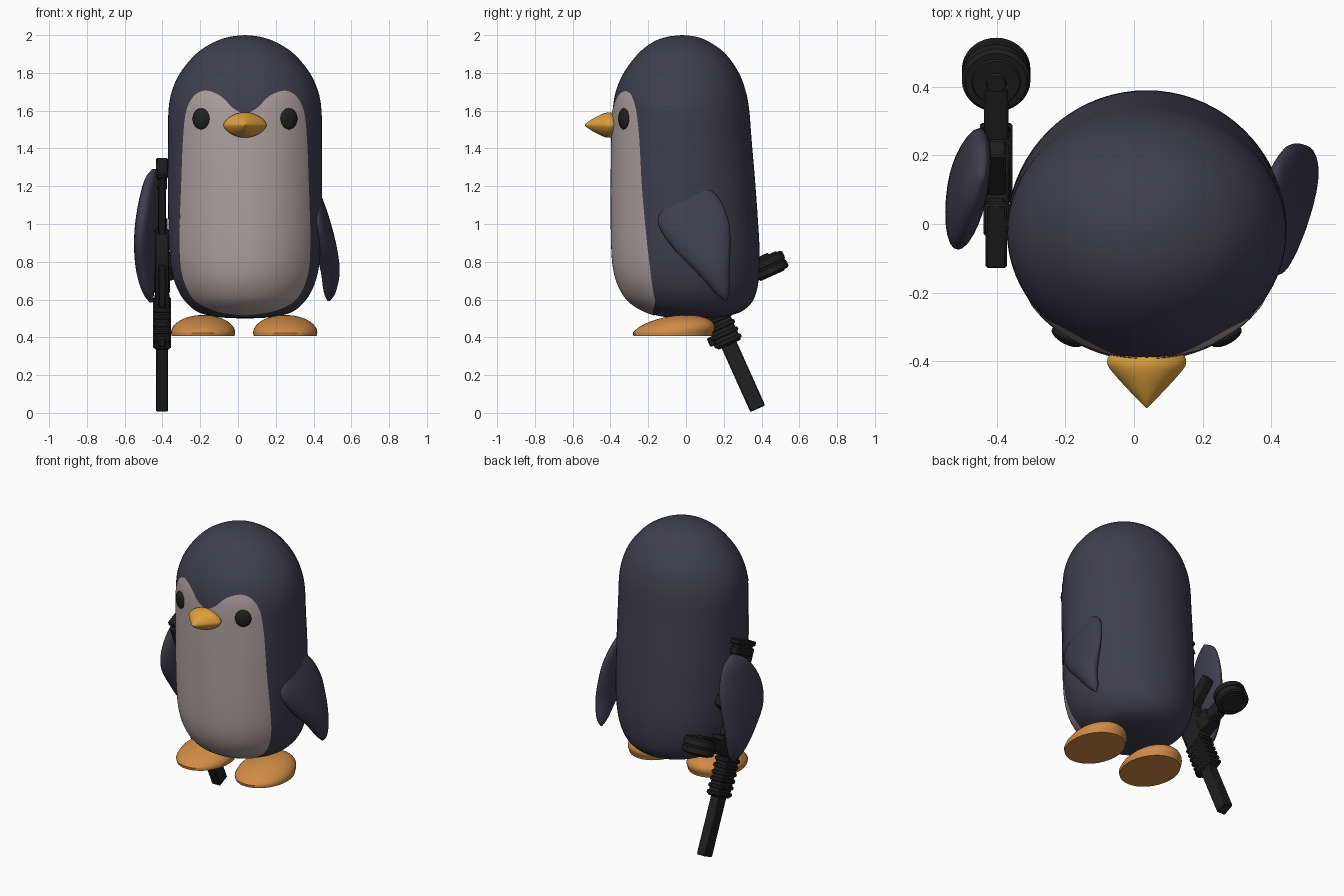
import bpy, bmesh, math
from mathutils import Vector, Matrix

if "Cube" in bpy.data.objects:
    bpy.data.objects.remove(bpy.data.objects["Cube"])


def material(name, rgb):
    m = bpy.data.materials.new(name)
    m.use_nodes = True
    m.diffuse_color = (*rgb, 1)
    bsdf = m.node_tree.nodes["Principled BSDF"]
    bsdf.inputs["Base Color"].default_value = (*rgb, 1)
    bsdf.inputs["Roughness"].default_value = 0.7
    return m


navy = material("navy", (0.05, 0.048, 0.078))
pale = material("pale_grey", (0.42, 0.355, 0.35))
orange = material("orange", (0.63, 0.26, 0.06))
amber = material("amber", (0.72, 0.35, 0.045))
black = material("black", (0.014, 0.014, 0.014))
CX = 0.037  # body centre line


def finish(name, bm, mat, angle=40):
    me = bpy.data.meshes.new(name)
    bm.to_mesh(me)
    bm.free()
    me.materials.append(mat)
    me.shade_smooth()
    me.set_sharp_from_angle(angle=math.radians(angle))
    ob = bpy.data.objects.new(name, me)
    bpy.context.collection.objects.link(ob)
    return ob


def loft(name, rings, mat, angle=40):
    """Skin closed rings of equal length and cap both ends."""
    bm = bmesh.new()
    vs = [[bm.verts.new(p) for p in r] for r in rings]
    n = len(rings[0])
    for a, b in zip(vs, vs[1:]):
        for i in range(n):
            j = (i + 1) % n
            bm.faces.new((a[i], a[j], b[j], b[i]))
    bm.faces.new(vs[0])
    bm.faces.new(vs[-1])
    bmesh.ops.recalc_face_normals(bm, faces=bm.faces)
    return finish(name, bm, mat, angle)


def spline(pts, steps):
    """Smooth curve through the given points."""
    out = []
    for i in range(len(pts) - 1):
        p0, p1 = Vector(pts[max(i - 1, 0)]), Vector(pts[i])
        p2, p3 = Vector(pts[i + 1]), Vector(pts[min(i + 2, len(pts) - 1)])
        for k in range(steps):
            t = k / steps
            out.append(0.5 * (2 * p1 + (p2 - p0) * t + (2 * p0 - 5 * p1 + 4 * p2 - p3) * t ** 2
                              + (3 * p1 - p0 - 3 * p2 + p3) * t ** 3))
    return out + [Vector(pts[-1])]


def circle(n):
    return [(math.cos(2 * math.pi * i / n), math.sin(2 * math.pi * i / n)) for i in range(n)]


# Body: height, half width, front, back
profile = [
    (0.5, 0.01, 0.02, 0.04), (0.506, 0.13, -0.1, 0.17), (0.53, 0.24, -0.2, 0.28),
    (0.58, 0.307, -0.29, 0.345), (0.65, 0.355, -0.345, 0.375), (0.75, 0.387, -0.38, 0.388),
    (0.9, 0.403, -0.393, 0.388), (1.2, 0.408, -0.395, 0.368), (1.45, 0.407, -0.392, 0.347),
    (1.6, 0.405, -0.388, 0.335), (1.7, 0.388, -0.372, 0.317), (1.8, 0.343, -0.33, 0.28),
    (1.9, 0.26, -0.255, 0.21), (1.96, 0.17, -0.18, 0.13), (1.99, 0.085, -0.105, 0.06),
    (2.0, 0.004, -0.024, -0.016)]
rows = spline(profile, 5)
loft("body", [[(CX + a * c, (f + b) / 2 + (b - f) / 2 * s, z) for c, s in circle(72)]
              for z, a, f, b in rows], navy, 180)


def front_surface(dx, z):
    """Point on the front of the body, lifted slightly outwards."""
    i = next((k for k in range(len(rows) - 2) if rows[k + 1][0] >= z), len(rows) - 2)
    lo, hi = rows[i], rows[i + 1]
    _, a, f, b = lo.lerp(hi, (z - lo[0]) / (hi[0] - lo[0]))
    y = (f + b) / 2 - (b - f) / 2 * math.sqrt(max(0, 1 - (dx / a) ** 2))
    p = Vector((CX + dx, y, z))
    axis = Vector((CX, 0, min(max(z, 0.85), 1.6)))
    return p + (p - axis).normalized() * 0.004


# Pale face and belly: thin plate following the body
half = spline([(0, 1.58), (0.06, 1.612), (0.13, 1.678), (0.205, 1.705), (0.265, 1.68),
               (0.308, 1.6), (0.325, 1.45), (0.335, 1.2), (0.345, 0.9), (0.336, 0.75),
               (0.3, 0.645), (0.245, 0.58), (0.14, 0.535), (0, 0.515)], 6)
outline = [(p.x, p.y) for p in half] + [(-p.x, p.y) for p in reversed(half[1:-1])]
bm = bmesh.new()
MID, RINGS = 1.1, 40
grid = [[bm.verts.new(front_surface(x * r / RINGS, MID + (z - MID) * r / RINGS))
         for x, z in outline] for r in range(1, RINGS + 1)]
hub = bm.verts.new(front_surface(0, MID))
for i in range(len(outline)):
    j = (i + 1) % len(outline)
    bm.faces.new((hub, grid[0][i], grid[0][j]))
    for a, b in zip(grid, grid[1:]):
        bm.faces.new((a[i], b[i], b[j], a[j]))
bm.normal_update()
if sum(f.normal.y for f in bm.faces) > 0:
    bmesh.ops.reverse_faces(bm, faces=bm.faces)
finish("face_and_belly", bm, pale, 180)

# Eyes
for side, label in ((1, "left"), (-1, "right")):
    bm = bmesh.new()
    bmesh.ops.create_uvsphere(bm, u_segments=28, v_segments=16, radius=1)
    place = (Matrix.Translation((CX + side * 0.232, -0.329, 1.557))
             @ Matrix.Rotation(math.radians(28 * side), 4, "Z")
             @ Matrix.Diagonal((0.05, 0.022, 0.056, 1)))
    bmesh.ops.transform(bm, matrix=place, verts=bm.verts)
    finish(label + "_eye", bm, black, 180)

# Beak: lens-shaped section with side creases, tapering forwards
beak = spline([(-0.36, 0.085, 0.045), (-0.385, 0.11, 0.062), (-0.41, 0.114, 0.067),
               (-0.44, 0.093, 0.06), (-0.485, 0.052, 0.038), (-0.52, 0.018, 0.016),
               (-0.536, 0.002, 0.002)], 4)
loft("beak", [[(CX + w * c, y, 1.524 + h * math.copysign(abs(s) ** 1.35, s))
               for c, s in circle(32)] for y, w, h in beak], amber, 50)

# Feet: flat-soled domes leaning back
for side, label in ((1, "left"), (-1, "right")):
    rings = [[(0.0325 + side * 0.2175 + 0.166 * c, -0.07 + 0.208 * s, 0.406) for c, s in circle(40)]]
    for k in range(13):
        t = math.radians(89 * k / 12)
        r, h = math.cos(t), math.sin(t)
        rings.append([(0.0325 + side * 0.2175 + 0.17 * r * c, -0.07 + 0.07 * h + 0.212 * r * s,
                       0.424 + 0.094 * h) for c, s in circle(40)])
    loft(label + "_foot", rings, orange, 50)


# Flippers: x, y, z, half width, half thickness
def flipper(name, stations, lean):
    rings = [[(x + t * c + lean * w * s, y + w * s, z) for c, s in circle(28)]
             for x, y, z, w, t in spline(stations, 5)]
    loft(name, rings, navy, 180)


flipper("left_flipper", [
    (0.395, 0.05, 1.22, 0.01, 0.01), (0.405, 0.045, 1.15, 0.12, 0.035),
    (0.435, 0.038, 1.02, 0.187, 0.05), (0.465, 0.08, 0.88, 0.155, 0.056),
    (0.488, 0.14, 0.75, 0.09, 0.05), (0.486, 0.19, 0.64, 0.04, 0.032),
    (0.48, 0.21, 0.592, 0.006, 0.006)], 0.08)
flipper("right_flipper", [
    (-0.445, 0.14, 1.29, 0.01, 0.01), (-0.458, 0.135, 1.23, 0.1, 0.035),
    (-0.475, 0.11, 1.08, 0.168, 0.052), (-0.49, 0.1, 0.92, 0.168, 0.054),
    (-0.49, 0.13, 0.76, 0.11, 0.048), (-0.475, 0.15, 0.64, 0.055, 0.03),
    (-0.46, 0.16, 0.585, 0.008, 0.008)], 0.16)


# Slung toy blaster, drawn as (distance back from muzzle, drop below barrel line)
def gun_point(x, s, d):
    return (-0.402 + x, 0.38 - 0.41 * s + 0.912 * d, 0.022 + 0.912 * s + 0.41 * d)


def prism(name, pts, w):
    ob = loft(name, [[gun_point(x, s, d) for s, d in pts] for x in (-w, w)], black, 30)
    bev = ob.modifiers.new("bevel", "BEVEL")
    bev.width, bev.segments = 0.006, 1


def box(name, s0, s1, d0, d1, w):
    prism(name, [(s0, d0), (s1, d0), (s1, d1), (s0, d1)], w)


box("barrel", 0, 0.42, -0.043, 0.043, 0.032)
box("handguard", 0.37, 0.64, -0.065, 0.07, 0.04)
for k in range(6):
    box("handguard_rib", 0.38 + k * 0.042, 0.404 + k * 0.042, -0.075, 0.08, 0.047)
box("front_sight", 0.4, 0.45, -0.095, -0.06, 0.018)
prism("receiver", [(0.62, -0.06), (0.9, -0.05), (1.0, 0.0), (1.0, 0.1), (0.66, 0.11), (0.62, 0.08)], 0.037)
box("top_rail", 0.62, 0.86, -0.08, -0.05, 0.02)
box("magazine_well", 0.63, 0.75, 0.08, 0.18, 0.042)
box("magazine_neck", 0.645, 0.725, 0.15, 0.34, 0.036)
prism("grip", [(0.86, 0.09), (0.94, 0.09), (1.0, 0.25), (0.93, 0.27)], 0.028)
box("stock_tube", 0.96, 1.3, 0.03, 0.1, 0.021)
prism("stock_brace", [(1.1, 0.09), (1.3, 0.09), (1.3, 0.22), (1.24, 0.2)], 0.021)
box("butt_plate", 1.25, 1.3, 0.04, 0.23, 0.026)
box("butt_pad", 1.315, 1.345, 0.045, 0.25, 0.031)
box("butt_core", 1.29, 1.32, 0.055, 0.22, 0.022)

# Drum magazine, axis along the barrel, with a stepped end
drum = [(0.61, 0.03), (0.61, 0.068), (0.617, 0.072), (0.617, 0.09), (0.625, 0.1), (0.655, 0.1),
        (0.658, 0.095), (0.668, 0.095), (0.671, 0.1), (0.705, 0.1), (0.715, 0.09),
        (0.715, 0.072), (0.722, 0.068), (0.722, 0.03), (0.732, 0.026)]
loft("drum_magazine", [[gun_point(r * c, s, 0.36 + r * q) for c, q in circle(36)]
                       for s, r in drum], black, 30)
